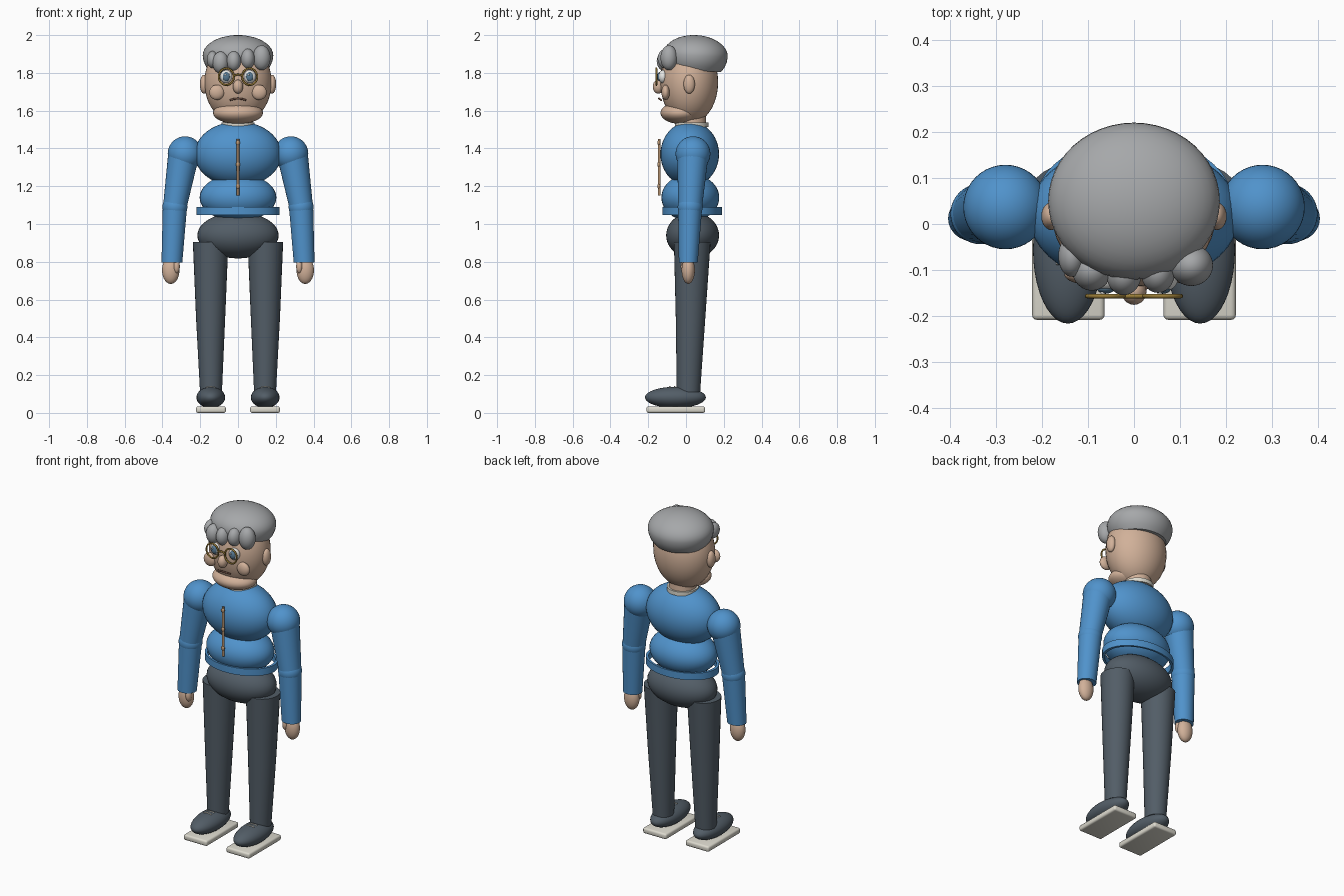
import bpy, bmesh, math
from mathutils import Vector

if "Cube" in bpy.data.objects:
    bpy.data.objects.remove(bpy.data.objects["Cube"])


def material(name, rgb):
    m = bpy.data.materials.new(name)
    m.use_nodes = True
    m.diffuse_color = (*rgb, 1)
    m.node_tree.nodes["Principled BSDF"].inputs["Base Color"].default_value = (*rgb, 1)
    return m


BLUE = material("sweater blue", (0.08, 0.29, 0.6))
SLATE = material("slate grey", (0.085, 0.11, 0.135))
SKIN = material("skin", (0.64, 0.44, 0.32))
GREY = material("hair grey", (0.38, 0.39, 0.4))
SOLE = material("sole cream", (0.72, 0.7, 0.62))
GOLD = material("brass", (0.33, 0.21, 0.04))
TAN = material("zipper tan", (0.5, 0.31, 0.17))
LIP = material("mouth brown", (0.25, 0.13, 0.09))
WHITE = material("eye white", (0.8, 0.8, 0.78))
IRIS = material("iris blue", (0.1, 0.2, 0.3))


def finish(bm, name, mat):
    bmesh.ops.recalc_face_normals(bm, faces=bm.faces)
    me = bpy.data.meshes.new(name)
    bm.to_mesh(me)
    bm.free()
    me.materials.append(mat)
    ob = bpy.data.objects.new(name, me)
    bpy.context.collection.objects.link(ob)
    bpy.ops.object.select_all(action="DESELECT")
    ob.select_set(True)
    bpy.context.view_layer.objects.active = ob
    bpy.ops.object.shade_smooth_by_angle(angle=math.radians(40))
    return ob


def ball(name, mat, centre, radii):
    bm = bmesh.new()
    bmesh.ops.create_uvsphere(bm, u_segments=40, v_segments=24, radius=1)
    bmesh.ops.scale(bm, vec=radii, verts=bm.verts)
    bmesh.ops.translate(bm, vec=centre, verts=bm.verts)
    return finish(bm, name, mat)


def limb(name, mat, stations, n=32):
    """Capped upright tube through (x, y, z, radius x, radius y) stations."""
    bm = bmesh.new()
    rings = []
    for x, y, z, rx, ry in stations:
        rings.append([bm.verts.new((x + rx * math.cos(a), y + ry * math.sin(a), z))
                      for a in (math.tau * i / n for i in range(n))])
    for a, b in zip(rings, rings[1:]):
        for i in range(n):
            j = (i + 1) % n
            bm.faces.new((a[i], a[j], b[j], b[i]))
    bm.faces.new(rings[0])
    bm.faces.new(rings[-1])
    return finish(bm, name, mat)


def wire(name, mat, points, radius, closed=False):
    cu = bpy.data.curves.new(name, "CURVE")
    cu.dimensions = "3D"
    cu.bevel_depth = radius
    cu.bevel_resolution = 2
    cu.use_fill_caps = True
    sp = cu.splines.new("POLY")
    sp.points.add(len(points) - 1)
    for p, co in zip(sp.points, points):
        p.co = (*co, 1)
    sp.use_cyclic_u = closed
    cu.materials.append(mat)
    ob = bpy.data.objects.new(name, cu)
    bpy.context.collection.objects.link(ob)
    return ob


def spin(name, mat, profile, centre, y_scale):
    """Turn a closed (radius, z) profile about the upright axis."""
    bm = bmesh.new()
    vs = [bm.verts.new((r, 0, z)) for r, z in profile]
    es = [bm.edges.new((vs[i - 1], vs[i])) for i in range(len(vs))]
    bmesh.ops.spin(bm, geom=vs + es, cent=(0, 0, 0), axis=(0, 0, 1),
                   angle=math.tau, steps=48, use_merge=True)
    bmesh.ops.remove_doubles(bm, verts=bm.verts, dist=0.0005)
    bmesh.ops.scale(bm, vec=(1, y_scale, 1), verts=bm.verts)
    ob = finish(bm, name, mat)
    ob.location = centre
    return ob


# Head
ball("head", SKIN, (0, 0.017, 1.75), (0.178, 0.153, 0.22))
ball("jaw", SKIN, (0, -0.03, 1.588), (0.132, 0.105, 0.058))
ball("nose", SKIN, (0, -0.147, 1.727), (0.027, 0.029, 0.037))
wire("mouth", LIP, [(0.042 * t, -0.143 + 0.012 * t * t, 1.664 - 0.008 * t * t)
                    for t in (-1, -0.5, 0, 0.5, 1)], 0.005)
limb("neck", SKIN, [(0, 0.03, 1.48, 0.08, 0.08), (0, 0.03, 1.58, 0.075, 0.075)])

# Hair cap and fringe curls
arc = [math.radians(a) for a in range(90, -1, -9)]
dome = [(max(0, 0.187 * math.cos(a)), 0.108 * math.sin(a)) for a in arc]
hair = spin("hair_cap", GREY, dome + [(0.183, -0.027), (0.172, -0.055), (0.153, -0.08), (0, -0.08)],
            (0, 0.05, 1.892), 0.915)
hair.rotation_euler.x = math.radians(-3)
curls = [(-0.135, -0.07, 1.87, 0.03, 0.045), (-0.092, -0.1, 1.855, 0.043, 0.058),
         (-0.022, -0.11, 1.862, 0.038, 0.053), (0.052, -0.105, 1.875, 0.037, 0.053),
         (0.125, -0.09, 1.88, 0.047, 0.066)]
for i, (x, y, z, rx, rz) in enumerate(curls):
    ball(f"fringe_curl_{i + 1}", GREY, (x, y, z), (rx, 0.045, rz))

# Torso
ball("chest", BLUE, (0, 0.02, 1.37), (0.23, 0.155, 0.172))
ball("belly", BLUE, (0, 0.023, 1.14), (0.203, 0.153, 0.125))
spin("sweater_hem", BLUE, [(0.204, -0.021), (0.22, -0.021), (0.22, 0.021), (0.204, 0.021)],
     (0, 0.033, 1.068), 0.72)
spin("collar", SOLE, [(0.076, -0.012), (0.088, -0.012), (0.088, 0.012), (0.076, 0.012)],
     (0, 0.03, 1.525), 1)
ball("pelvis", SLATE, (0, 0.035, 0.94), (0.215, 0.14, 0.122))

# Zipper
wire("zipper", TAN, [(0, -0.142, 1.15), (0, -0.142, 1.45)], 0.007)
for i, z in enumerate((1.2, 1.315, 1.43)):
    ball(f"zipper_bead_{i + 1}", TAN, (0, -0.144, z), (0.011, 0.008, 0.014))

# Glasses bridge
wire("glasses_bridge", GOLD, [(-0.024, -0.157, 1.785), (0, -0.157, 1.792),
                              (0.024, -0.157, 1.785)], 0.005)

# Paired parts
for side, s in (("left", 1), ("right", -1)):
    ball(f"{side}_ear", SKIN, (s * 0.18, 0.017, 1.74), (0.022, 0.03, 0.05))
    ball(f"{side}_cheek", SKIN, (s * 0.112, -0.108, 1.697), (0.04, 0.022, 0.04))
    ball(f"{side}_eye", WHITE, (s * 0.062, -0.122, 1.78), (0.033, 0.025, 0.035))
    ball(f"{side}_iris", IRIS, (s * 0.062, -0.14, 1.78), (0.019, 0.012, 0.024))
    ball(f"{side}_eye_glint", WHITE, (s * 0.062 - 0.006, -0.15, 1.79), (0.005, 0.004, 0.005))
    wire(f"{side}_glasses_rim", GOLD,
         [(s * 0.062 + 0.04 * math.cos(a), -0.157, 1.78 + 0.044 * math.sin(a))
          for a in (math.tau * i / 32 for i in range(32))], 0.005, True)

    # Arm
    ball(f"{side}_shoulder", BLUE, (s * 0.28, 0.037, 1.372), (0.092, 0.092, 0.092))
    limb(f"{side}_upper_arm", BLUE, [(s * 0.285, 0.037, 1.38, 0.084, 0.084),
                                     (s * 0.334, 0.022, 1.09, 0.063, 0.063)])
    ball(f"{side}_elbow", BLUE, (s * 0.334, 0.022, 1.09), (0.066, 0.066, 0.066))
    limb(f"{side}_forearm", BLUE, [(s * 0.334, 0.022, 1.09, 0.064, 0.064),
                                   (s * 0.35, 0.012, 0.795, 0.055, 0.05)])
    ball(f"{side}_hand", SKIN, (s * 0.356, 0.012, 0.755), (0.046, 0.035, 0.072))
    ball(f"{side}_thumb", SKIN, (s * 0.325, -0.008, 0.775), (0.017, 0.02, 0.036))

    # Leg
    limb(f"{side}_leg", SLATE, [(s * 0.145, 0.033, 0.905, 0.094, 0.097),
                                (s * 0.145, 0.024, 0.5, 0.077, 0.078),
                                (s * 0.143, 0.013, 0.11, 0.058, 0.062)])
    shoe = ball(f"{side}_shoe", SLATE, (s * 0.144, -0.056, 0.082), (0.076, 0.161, 0.056))
    for v in shoe.data.vertices:
        v.co.z = max(v.co.z, 0.03)
    for i, y in enumerate((-0.06, -0.085)):
        wire(f"{side}_lace_{i + 1}", SOLE,
             [(s * 0.144 + dx, y, z) for dx, z in ((-0.025, 0.134), (0, 0.138), (0.025, 0.134))], 0.004)

    # Sole slab with rounded rim
    bm = bmesh.new()
    bmesh.ops.create_cube(bm, size=1)
    bmesh.ops.scale(bm, vec=(0.158, 0.31, 0.034), verts=bm.verts)
    bmesh.ops.translate(bm, vec=Vector((s * 0.143, -0.054, 0.017)), verts=bm.verts)
    bmesh.ops.bevel(bm, geom=bm.edges[:], offset=0.011, segments=3, profile=0.5, affect="EDGES")
    finish(bm, f"{side}_sole", SOLE)
